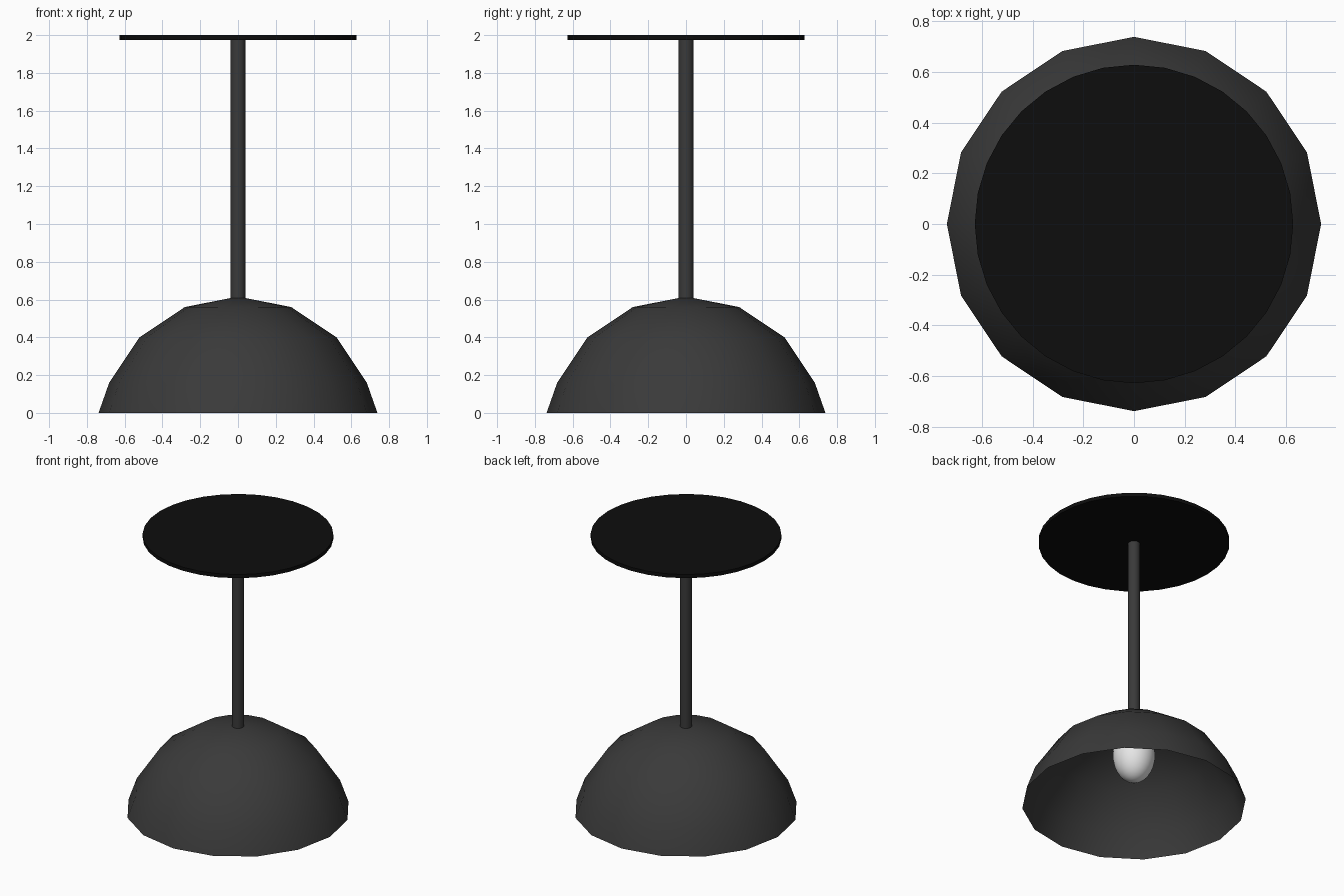
import bpy, bmesh, math

if "Cube" in bpy.data.objects:
    bpy.data.objects.remove(bpy.data.objects["Cube"])


def material(name, value):
    m = bpy.data.materials.new(name)
    m.diffuse_color = (value, value, value, 1)
    m.use_nodes = True
    m.node_tree.nodes["Principled BSDF"].inputs["Base Color"].default_value = m.diffuse_color
    return m


def finish(obj, name, mat):
    obj.name = name
    obj.data.materials.append(mat)
    bpy.ops.object.shade_smooth_by_angle(angle=math.radians(40))
    return obj


def cylinder(name, radius, z0, z1, sides, mat):
    bpy.ops.mesh.primitive_cylinder_add(vertices=sides, radius=radius, depth=z1 - z0,
                                        location=(0, 0, (z0 + z1) / 2))
    return finish(bpy.context.object, name, mat)


def ellipsoid(name, radius, height, z, segments, rings, mat):
    bpy.ops.mesh.primitive_uv_sphere_add(segments=segments, ring_count=rings, radius=1)
    obj = bpy.context.object
    for v in obj.data.vertices:
        v.co.x *= radius
        v.co.y *= radius
        v.co.z = v.co.z * height + z
    return finish(obj, name, mat)


charcoal = material("charcoal", 0.042)
black = material("black", 0.004)
white = material("warm_white", 0.8)

# Ceiling plate and hanging rod
cylinder("ceiling_plate", 0.628, 1.974, 2.0, 32, black)
cylinder("rod", 0.039, 0.605, 1.974, 32, charcoal)

# Open dome shade: upper half of a faceted sphere, rim pulled up to the floor plane
shade = ellipsoid("shade", 0.738, 0.738, -0.122, 16, 8, charcoal)
bm = bmesh.new()
bm.from_mesh(shade.data)
bmesh.ops.delete(bm, geom=[v for v in bm.verts if v.co.z < -0.2], context='VERTS')
for v in bm.verts:
    v.co.z = max(v.co.z, 0)
bm.to_mesh(shade.data)
bm.free()

# Light bulb inside the shade
ellipsoid("bulb", 0.14, 0.2, 0.37, 32, 16, white)
